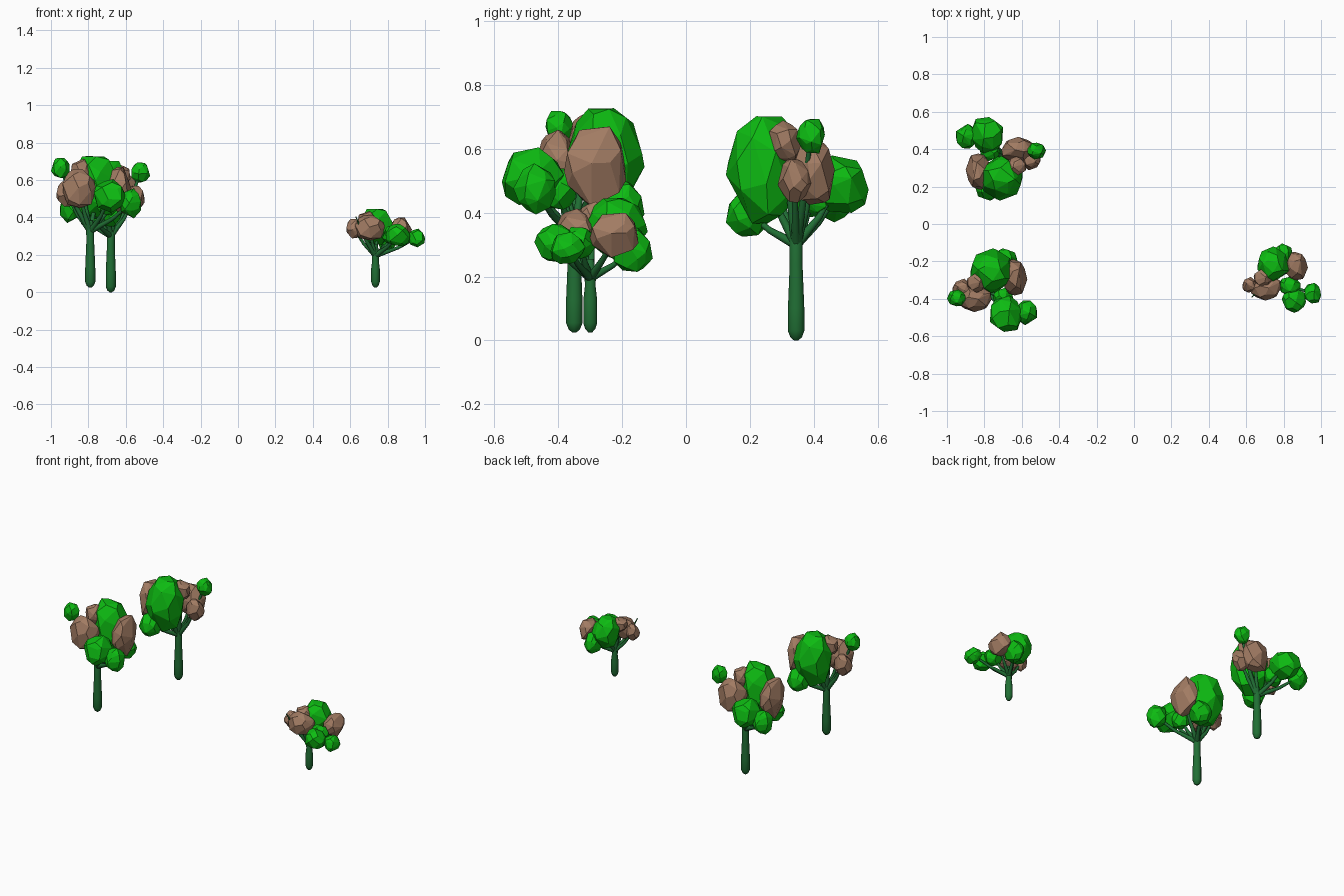
import bpy
import bmesh
import math
import random
from mathutils import Matrix, Vector

default_cube = bpy.data.objects.get("Cube")
if default_cube:
    bpy.data.objects.remove(default_cube, do_unlink=True)


def make_material(name, colour):
    material = bpy.data.materials.new(name)
    material.use_nodes = True
    material.diffuse_color = colour
    material.node_tree.nodes["Principled BSDF"].inputs["Base Color"].default_value = colour
    return material


GREEN = make_material("leaf green", (0.004, 0.5, 0.006, 1))
BROWN = make_material("leaf brown", (0.36, 0.2, 0.125, 1))
BARK = make_material("bark dark green", (0.015, 0.16, 0.035, 1))


def leaf_clump(name, material, centre, radii, placement, seed):
    """Faceted boulder-like clump: hull of jittered, evenly spread points."""
    rng = random.Random(seed)
    count = 30
    golden = math.pi * (3 - math.sqrt(5))
    points = []
    for i in range(count):
        z = 1 - 2 * (i + 0.5) / count
        ring = math.sqrt(1 - z * z)
        point = Vector((ring * math.cos(golden * i), ring * math.sin(golden * i), z))
        jitter = Vector([rng.uniform(-0.2, 0.2) for _ in range(3)])
        points.append((point + jitter).normalized() * rng.uniform(0.9, 1.06))
    # Stretch the clump to fill its box exactly
    for axis in range(3):
        low = min(p[axis] for p in points)
        high = max(p[axis] for p in points)
        for p in points:
            p[axis] = ((p[axis] - low) / (high - low) * 2 - 1) * radii[axis]
    bm = bmesh.new()
    for p in points:
        bm.verts.new(p)
    result = bmesh.ops.convex_hull(bm, input=bm.verts)
    spare = [g for g in result["geom_interior"] if isinstance(g, bmesh.types.BMVert)]
    bmesh.ops.delete(bm, geom=spare, context="VERTS")
    bmesh.ops.dissolve_limit(bm, angle_limit=math.radians(12), verts=bm.verts, edges=bm.edges)
    bmesh.ops.recalc_face_normals(bm, faces=bm.faces)
    mesh = bpy.data.meshes.new(name)
    bm.to_mesh(mesh)
    bm.free()
    mesh.materials.append(material)
    obj = bpy.data.objects.new(name, mesh)
    obj.matrix_world = placement @ Matrix.Translation(centre)
    bpy.context.collection.objects.link(obj)


def wood(name, paths, placement):
    """Round tapered tubes; each path is a list of (point, radius)."""
    curve = bpy.data.curves.new(name, "CURVE")
    curve.dimensions = "3D"
    curve.bevel_depth = 1
    curve.bevel_resolution = 3
    curve.use_fill_caps = True
    for path in paths:
        spline = curve.splines.new("POLY")
        spline.points.add(len(path) - 1)
        for node, (point, radius) in zip(spline.points, path):
            node.co = (*point, 1)
            node.radius = radius
    curve.materials.append(BARK)
    obj = bpy.data.objects.new(name, curve)
    obj.matrix_world = placement
    bpy.context.collection.objects.link(obj)
    bpy.ops.object.select_all(action="DESELECT")
    obj.select_set(True)
    bpy.context.view_layer.objects.active = obj
    bpy.ops.object.convert(target="MESH")
    bpy.ops.object.shade_smooth_by_angle(angle=math.radians(50))


def tree(name, origin, turn, clumps, fork_height, girth, twig=None):
    placement = Matrix.Translation(origin) @ Matrix.Rotation(turn, 4, "Z")
    for seed, (part, material, centre, radii) in enumerate(clumps):
        leaf_clump(f"{name}_{part}", material, centre, radii, placement, seed)

    # Trunk with a rounded foot, narrowing towards the fork
    profile = [(0, 0.25), (0.01, 0.7), (0.03, 1), (0.1, 1),
               (fork_height * 0.75, 0.78), (fork_height, 0.8), (fork_height + 0.04, 0.5)]
    trunk = [((0, 0, z), girth * r) for z, r in profile]
    paths = [trunk]

    # Boughs bow outwards from the fork into each clump
    fork = Vector((0, 0, fork_height - 0.02))
    targets = [(Vector(c[2]), 0.25) for c in clumps]
    if twig:
        targets.append((Vector(twig), 0.12))
    for end, tip in targets:
        reach = end - fork
        bend = fork + Vector((reach.x * 0.55, reach.y * 0.55, reach.z * 0.45))
        paths.append([(fork, girth * 0.6), (fork.lerp(bend, 0.4), girth * 0.5),
                      (bend, girth * 0.38), (end, girth * tip)])
    wood(f"{name}_trunk_and_boughs", paths, placement)


# Clumps are placed relative to the foot of the trunk
TALL = [
    ("crown_clump", GREEN, (0.035, 0.1, 0.535), (0.12, 0.12, 0.168)),
    ("low_back_clump", GREEN, (0.1, 0.15, 0.4), (0.07, 0.07, 0.075)),
    ("side_brown_clump", BROWN, (0.155, 0.065, 0.52), (0.065, 0.097, 0.125)),
    ("front_brown_clump", BROWN, (-0.06, -0.055, 0.53), (0.088, 0.066, 0.105)),
    ("outer_brown_clump", BROWN, (-0.125, 0.005, 0.5), (0.055, 0.053, 0.068)),
    ("upper_brown_clump", BROWN, (-0.05, 0.035, 0.625), (0.055, 0.052, 0.065)),
    ("tip_clump", GREEN, (-0.16, -0.045, 0.64), (0.05, 0.045, 0.054)),
    ("inner_clump", GREEN, (0.09, -0.05, 0.45), (0.055, 0.06, 0.065)),
    ("front_clump", GREEN, (0.105, -0.13, 0.49), (0.085, 0.097, 0.09)),
    ("outer_clump", GREEN, (0.215, -0.125, 0.45), (0.056, 0.066, 0.08)),
]
SMALL = [
    ("crown_clump", GREEN, (0.01, 0.085, 0.325), (0.085, 0.095, 0.096)),
    ("low_back_clump", GREEN, (0.065, 0.13, 0.26), (0.052, 0.066, 0.07)),
    ("side_brown_clump", BROWN, (0.135, 0.075, 0.305), (0.06, 0.076, 0.07)),
    ("front_brown_clump", BROWN, (-0.03, -0.045, 0.32), (0.08, 0.065, 0.068)),
    ("outer_brown_clump", BROWN, (-0.115, -0.025, 0.315), (0.04, 0.042, 0.052)),
    ("upper_brown_clump", BROWN, (-0.045, 0.01, 0.365), (0.05, 0.05, 0.045)),
    ("inner_clump", GREEN, (0.095, -0.03, 0.28), (0.06, 0.05, 0.05)),
    ("front_clump", GREEN, (0.12, -0.11, 0.28), (0.065, 0.065, 0.06)),
    ("outer_clump", GREEN, (0.22, -0.07, 0.265), (0.045, 0.055, 0.05)),
]

tree("front_tree", (-0.79, -0.35, 0.025), 0, TALL, 0.32, 0.027)
tree("back_tree", (-0.68, 0.345, 0), math.pi, TALL, 0.32, 0.027)
tree("small_tree", (0.735, -0.3, 0.025), 0, SMALL, 0.19, 0.023, twig=(-0.105, -0.09, 0.38))
